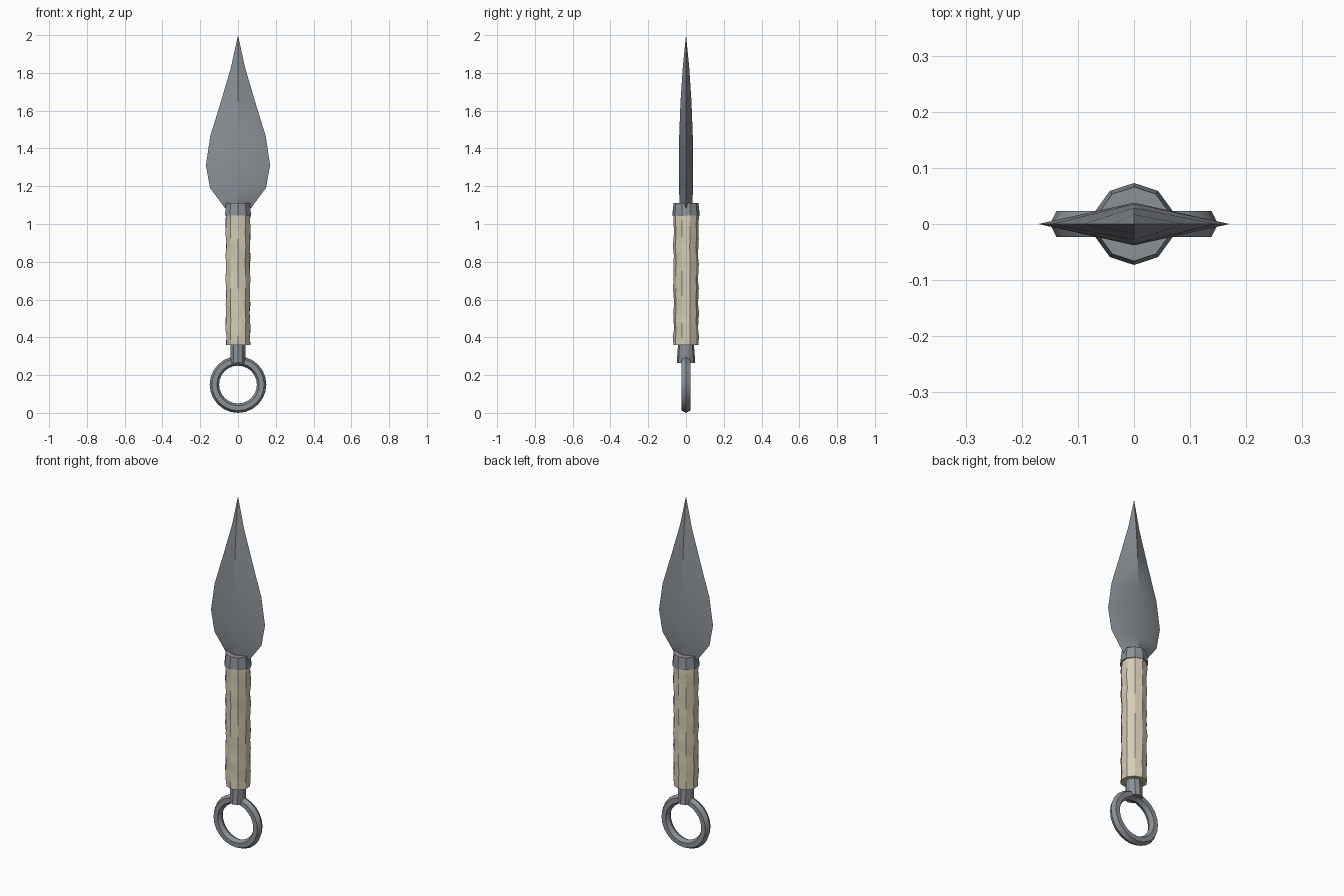
import bpy, bmesh, math, random

if "Cube" in bpy.data.objects:
    bpy.data.objects.remove(bpy.data.objects["Cube"])

random.seed(4)


def material(name, color):
    m = bpy.data.materials.new(name)
    m.diffuse_color = (*color, 1)
    m.use_nodes = True
    m.node_tree.nodes["Principled BSDF"].inputs["Base Color"].default_value = m.diffuse_color
    return m


steel = material("steel grey", (0.26, 0.285, 0.31))
wrap = material("cream wrap", (0.67, 0.60, 0.465))


def finish(name, bm, mat, angle=30):
    bmesh.ops.recalc_face_normals(bm, faces=bm.faces)
    me = bpy.data.meshes.new(name)
    bm.to_mesh(me)
    bm.free()
    me.materials.append(mat)
    ob = bpy.data.objects.new(name, me)
    bpy.context.collection.objects.link(ob)
    bpy.ops.object.select_all(action='DESELECT')
    ob.select_set(True)
    bpy.context.view_layer.objects.active = ob
    bpy.ops.object.shade_smooth_by_angle(angle=math.radians(angle))
    return ob


def loft(bm, rings, cap=True, closed=False):
    """Bridge successive loops of points, then cap or join the ends."""
    loops = [[bm.verts.new(p) for p in ring] for ring in rings]
    n = len(loops[0])
    pairs = list(zip(loops, loops[1:]))
    if closed:
        pairs.append((loops[-1], loops[0]))
    for a, b in pairs:
        for i in range(n):
            j = (i + 1) % n
            bm.faces.new((a[i], a[j], b[j], b[i]))
    if cap and not closed:
        bm.faces.new(loops[0])
        bm.faces.new(loops[-1])
    return loops


def circle(rx, ry, z, n=10, wobble=None):
    pts = []
    for i in range(n):
        a = math.pi / 2 + i * math.tau / n
        k = wobble(i) if wobble else 1
        pts.append((rx * k * math.cos(a), ry * k * math.sin(a), z))
    return pts


# Blade: diamond cross-sections (height, half width, half thickness) to a point
sections = [(1.085, 0.07, 0.028), (1.11, 0.088, 0.033), (1.19, 0.148, 0.038),
            (1.31, 0.17, 0.038), (1.465, 0.147, 0.036), (1.65, 0.09, 0.029),
            (1.83, 0.037, 0.017)]
bm = bmesh.new()
loops = loft(bm, [[(w, 0, z), (0, t, z), (-w, 0, z), (0, -t, z)]
                  for z, w, t in sections], cap=False)
bm.faces.new(loops[0])
tip = bm.verts.new((0, 0, 2.0))
for i in range(4):
    bm.faces.new((loops[-1][i], loops[-1][(i + 1) % 4], tip))
finish("blade", bm, steel)

# Collar between blade and grip
bm = bmesh.new()
loft(bm, [circle(0.073, 0.073, 1.045), circle(0.066, 0.066, 1.11)])
finish("blade_collar", bm, steel)

# Grip: wrapped handle with lumpy surface
bm = bmesh.new()
rows = 16
rings = []
for r in range(rows + 1):
    z = 0.36 + 0.69 * r / rows

    def lumps(i, r=r):
        return 1 + 0.04 * math.sin(r * 2.1 + i * 1.3) + random.uniform(-0.03, 0.03)
    rings.append(circle(0.0665, 0.0665, z, 10, lumps))
loft(bm, rings)
finish("grip", bm, wrap)

# Lower collar holding the ring
bm = bmesh.new()
loft(bm, [circle(0.04, 0.049, 0.265), circle(0.043, 0.042, 0.365)])
finish("ring_collar", bm, steel)

# Pommel ring: hexagonal section swept round a circle
profile = [(0.15, 0), (0.138, 0.023), (0.112, 0.023),
           (0.10, 0), (0.112, -0.023), (0.138, -0.023)]
bm = bmesh.new()
steps = 24
loft(bm, [[(r * math.cos(k * math.tau / steps), y,
            0.15 + r * math.sin(k * math.tau / steps)) for r, y in profile]
          for k in range(steps)], closed=True)
finish("pommel_ring", bm, steel)
